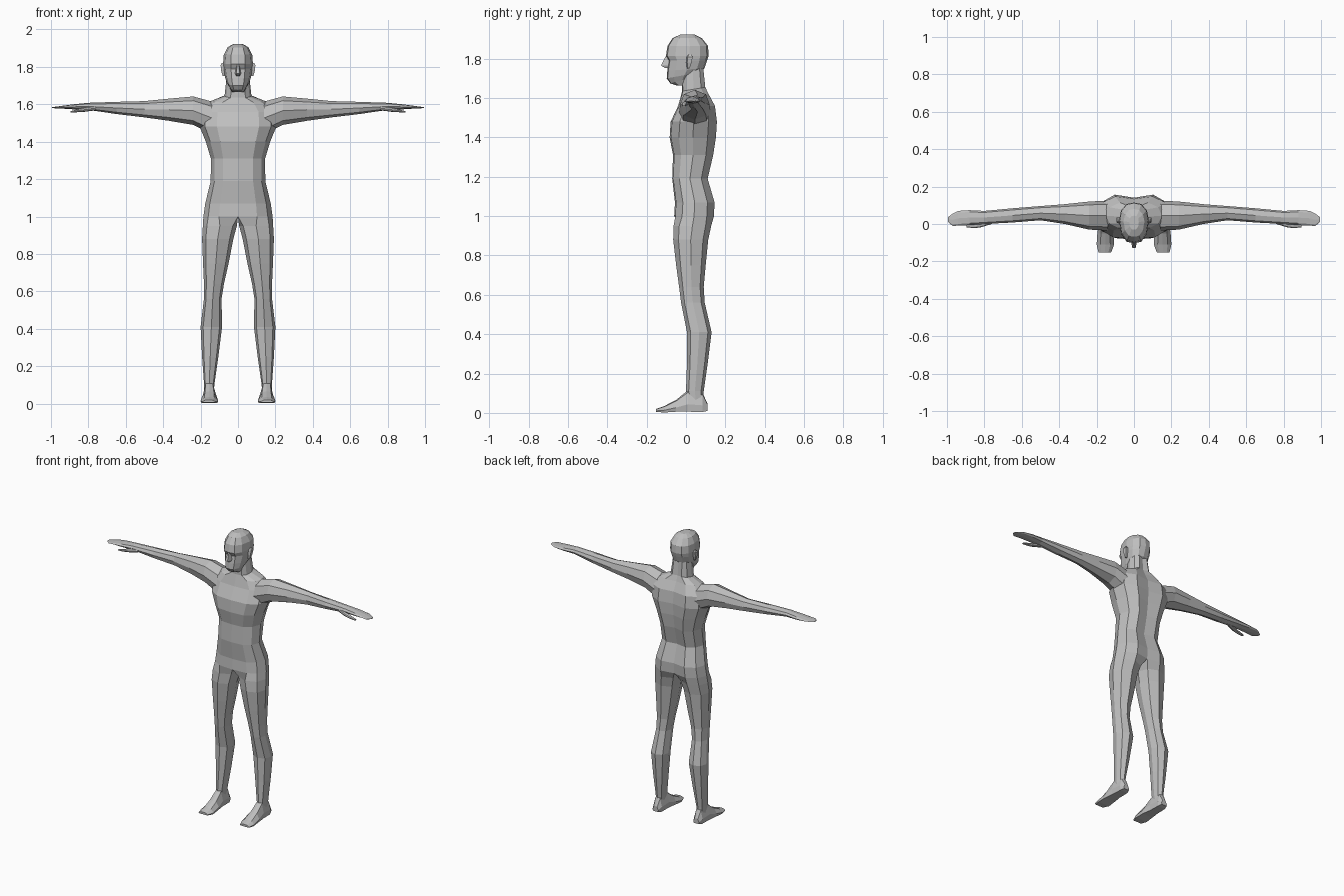
import bpy, bmesh
from mathutils import Vector

grey = bpy.data.materials.new("plain grey")
grey.diffuse_color = (0.52, 0.52, 0.52, 1)

# Cross-section templates in the unit square (u sideways, v front to back)
HALF = [(0, 0), (.55, .03), (.86, .2), (1, .5), (.86, .82), (.5, 1), (0, .93), (0, .5)]
SKULL = [(0, 0), (.48, .03), (.85, .22), (1, .55), (.87, .8), (.5, .96), (0, 1), (0, .5)]
ROUND = [(.12, .15), (.5, 0), (.88, .15), (1, .5), (.88, .85), (.5, 1), (.12, .85), (0, .5)]


def loft(name, rings, caps=(True, True)):
    """Skin a list of rings, open it at the centre plane and mirror it over x."""
    bm = bmesh.new()
    rows = [[bm.verts.new(p) for p in ring] for ring in rings]
    for a, b in zip(rows, rows[1:]):
        n = len(a)
        for i in range(n):
            bm.faces.new((a[i], a[(i + 1) % n], b[(i + 1) % n], b[i]))
    if caps[0]:
        bm.faces.new(rows[0][::-1])
    if caps[1]:
        bm.faces.new(rows[-1])
    bmesh.ops.recalc_face_normals(bm, faces=bm.faces)
    inner = [f for f in bm.faces if all(abs(v.co.x) < 1e-4 for v in f.verts)]
    bmesh.ops.delete(bm, geom=inner, context='FACES')
    me = bpy.data.meshes.new(name)
    bm.to_mesh(me)
    bm.free()
    me.materials.append(grey)
    ob = bpy.data.objects.new(name, me)
    bpy.context.collection.objects.link(ob)
    mod = ob.modifiers.new("mirror", 'MIRROR')
    mod.use_clip = True
    mod.merge_threshold = 0.0005
    return ob


def flat_ring(shape, z, x0, x1, y0, y1, tilt=0):
    """Horizontal ring; tilt raises the back edge over the front edge."""
    return [Vector((x0 + u * (x1 - x0), y0 + v * (y1 - y0), z + tilt * (v - .5)))
            for u, v in shape]


def side_ring(x, y0, y1, z0, z1):
    """Ring across the arm."""
    return [Vector((x, y0 + u * (y1 - y0), z0 + v * (z1 - z0))) for u, v in ROUND]


def front_ring(y, x0, x1, z0, z1):
    """Ring across the foot, with a flat sole."""
    sole = [(.05, 0), (.95, 0), (1, .35), (.78, .9), (.5, 1), (.22, .9), (0, .35)]
    return [Vector((x0 + u * (x1 - x0), y, z0 + v * (z1 - z0))) for u, v in sole]


# Body: one leg and half the torso up to the neck: z, inner x, outer x, front y, back y
leg = [(.06, .13, .18, .015, .085), (.11, .125, .182, .0, .09), (.25, .105, .192, .005, .11),
       (.41, .085, .2, .005, .13), (.56, .088, .182, -.025, .095), (.64, .075, .182, -.035, .09),
       (.75, .05, .187, -.05, .1), (.88, .025, .192, -.065, .113), (.95, .006, .188, -.063, .128)]
torso = [(1.0, .185, -.06, .142, 0), (1.07, .175, -.056, .145, 0), (1.19, .146, -.07, .11, 0),
         (1.31, .145, -.066, .138, 0), (1.4, .172, -.083, .152, 0), (1.48, .205, -.078, .157, 0),
         (1.56, .2, -.04, .147, 0), (1.615, .15, -.026, .115, .01), (1.645, .072, -.02, .098, .02),
         (1.75, .06, -.02, .088, 0)]
loft("body",
     [flat_ring(ROUND, *r) for r in leg] +
     [flat_ring(HALF, z, 0, x, yf, yb, t) for z, x, yf, yb, t in torso],
     (False, False))

# Arms with flat mitten hands: x, front y, back y, low z, high z
arm = [(.14, -.035, .125, 1.44, 1.615), (.24, -.03, .12, 1.49, 1.642), (.37, 0, .106, 1.512, 1.63),
       (.5, .02, .096, 1.53, 1.617), (.65, .008, .084, 1.548, 1.613), (.8, .0, .07, 1.57, 1.608),
       (.88, -.006, .074, 1.573, 1.6), (.94, -.009, .07, 1.577, 1.592),
       (.97, -.01, .055, 1.578, 1.588), (.995, .012, .036, 1.58, 1.585)]
loft("arm", [side_ring(*r) for r in arm], (False, True))

# Thumbs
thumb = [(.76, .0, .03, 1.568, 1.592), (.82, -.018, .012, 1.56, 1.583),
         (.855, -.022, .002, 1.558, 1.575), (.895, -.018, -.002, 1.555, 1.563)]
loft("thumb", [side_ring(*r) for r in thumb], (False, True))

# Feet: y, inner x, outer x, low z, high z
foot = [(.11, .132, .175, .01, .045), (.085, .122, .185, .005, .1), (.01, .12, .188, .006, .115),
        (-.05, .11, .196, .006, .066), (-.11, .106, .2, .002, .035), (-.152, .122, .19, .005, .02)]
loft("foot", [front_ring(*r) for r in foot])

# Head: z, half width, front y, back y, tilt
head = [(1.69, .045, -.08, .03, .03), (1.715, .06, -.098, .065, .03), (1.745, .07, -.095, .093, .01),
        (1.79, .078, -.088, .107, 0), (1.815, .08, -.102, .115, 0), (1.865, .076, -.094, .112, 0),
        (1.905, .056, -.068, .08, 0), (1.922, .026, -.03, .045, 0)]
loft("head", [flat_ring(SKULL, z, 0, x, yf, yb, t) for z, x, yf, yb, t in head])

# Jaw underside running down to the throat
jaw = [(1.665, .035, -.05, .02, 0), (1.69, .045, -.08, .03, .03)]
loft("jaw", [flat_ring(SKULL, z, 0, x, yf, yb, t) for z, x, yf, yb, t in jaw], (True, False))

# Nose: a small wedge
nose = [(1.752, .014, -.105, -.08), (1.765, .018, -.127, -.08), (1.812, .008, -.104, -.08)]
loft("nose", [[Vector((0, f, z)), Vector((x * .5, f, z)), Vector((x, b, z)), Vector((0, b, z))]
              for z, x, f, b in nose])

# Ears: thin plates on the sides of the head
ear = [(1.75, .068, .082, .004, .018), (1.78, .07, .09, .0, .028), (1.81, .07, .093, .002, .034),
       (1.822, .07, .086, .01, .026)]
loft("ear", [[Vector((a, f, z)), Vector((b, f + .006, z)), Vector((b, k, z)), Vector((a, k, z))]
             for z, a, b, f, k in ear])
